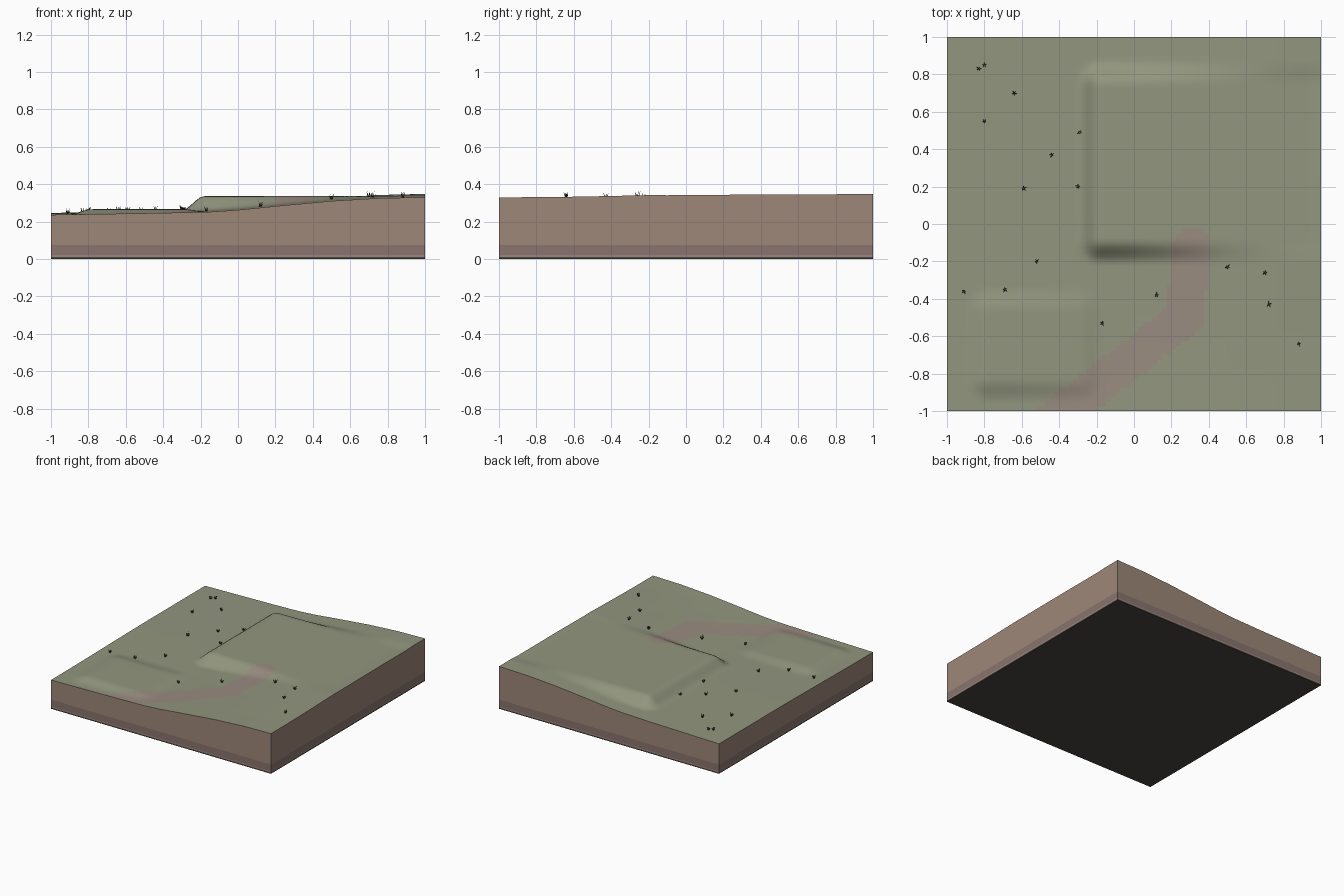
import bpy, bmesh, math, random
from mathutils import Vector

if "Cube" in bpy.data.objects:
    bpy.data.objects.remove(bpy.data.objects["Cube"])

random.seed(4)
N = 80                                   # terrain grid divisions


def material(name, r, g, b):
    m = bpy.data.materials.new(name)
    lin = [((c / 255 + 0.055) / 1.055) ** 2.4 for c in (r, g, b)]
    m.diffuse_color = (*lin, 1)
    m.use_nodes = True
    m.node_tree.nodes["Principled BSDF"].inputs["Base Color"].default_value = m.diffuse_color
    return m


GRASS = material("grass", 146, 150, 126)
DIRT = material("dirt_path", 153, 140, 128)
SOIL = material("soil", 157, 135, 121)
ROCK = material("rock_band", 137, 116, 110)
BASE = material("base", 76, 70, 64)
TUFT = material("tuft", 52, 54, 42)

# natural hillside profile: (x, z)
HILL = [(-1, .236), (-.4, .246), (-.15, .252), (0, .262), (.25, .287),
        (.5, .310), (.75, .325), (1, .330)]
# levelled pads: x0, x1, y0, y1, height, bank width
PADS = [(-.18, .93, -.09, .75, .336, .12), (-.78, -.29, -.83, -.46, .266, .12)]
# path centre line
PATH = [Vector(p) for p in ((-.50, -1.10), (.27, -.50), (.31, -.12))]


def smooth(t):
    t = min(1, max(0, t))
    return t * t * (3 - 2 * t)


def height(x, y):
    z = HILL[-1][1]
    for (xa, za), (xb, zb) in zip(HILL, HILL[1:]):
        if x <= xb:
            z = za + (zb - za) * (x - xa) / (xb - xa)
            break
    z += (.010 + .004 * (x + 1)) * smooth((y + .9) / 1.2)
    for x0, x1, y0, y1, h, bank in PADS:
        d = math.hypot(max(x0 - x, 0, x - x1), max(y0 - y, 0, y - y1))
        z += (h - z) * smooth(1 - d / bank)
    return z


def on_path(p):
    for a, b in zip(PATH, PATH[1:]):
        t = max(0, min(1, (p - a).dot(b - a) / (b - a).length_squared))
        if (p - (a + (b - a) * t)).length < .10:
            return True
    return False


def finish(bm, name, mats):
    me = bpy.data.meshes.new(name)
    bm.to_mesh(me)
    bm.free()
    for m in mats:
        me.materials.append(m)
    ob = bpy.data.objects.new(name, me)
    bpy.context.collection.objects.link(ob)
    return ob


# terrain surface with painted path
bm = bmesh.new()
bmesh.ops.create_grid(bm, x_segments=N, y_segments=N, size=1)
for v in bm.verts:
    v.co.z = height(v.co.x, v.co.y)
for f in bm.faces:
    f.smooth = True
    f.material_index = 1 if on_path(f.calc_center_median().xy) else 0

# cut sides, layered downwards
ring = [e for e in bm.edges if e.is_boundary]
for z, mat in ((.075, 2), (.02, 3), (.01, 2), (0, 4)):
    geom = bmesh.ops.extrude_edge_only(bm, edges=ring)["geom"]
    for g in geom:
        if isinstance(g, bmesh.types.BMVert):
            g.co.z = z
        elif isinstance(g, bmesh.types.BMFace):
            g.material_index = mat
            g.smooth = False
    ring = [e for e in geom if isinstance(e, bmesh.types.BMEdge) and e.is_boundary]
# underside
for f in bmesh.ops.contextual_create(bm, geom=ring)["faces"]:
    f.material_index = 4
    f.smooth = False
bmesh.ops.recalc_face_normals(bm, faces=bm.faces)
for e in bm.edges:
    if len(e.link_faces) == 2 and e.calc_face_angle(0) > math.radians(50):
        e.smooth = False
finish(bm, "terrain_block", [GRASS, DIRT, SOIL, ROCK, BASE])

# grass tufts: thin leaning blades
TUFTS = [(-.91, -.36), (-.69, -.35), (-.52, -.20), (-.59, .19), (-.80, .55),
         (-.83, .83), (-.80, .85), (-.64, .70), (-.44, .37), (-.29, .49),
         (-.30, .20), (-.17, -.53), (.12, -.38), (.50, -.23), (.70, -.26),
         (.72, -.43), (.88, -.64)]
bm = bmesh.new()
for x, y in TUFTS:
    foot = Vector((x, y, height(x, y) - .003))
    spin = random.uniform(0, math.tau)
    for k in range(5):
        a = spin + k * math.tau / 5
        out = Vector((math.cos(a), math.sin(a), 0))
        tip = foot + out * random.uniform(.010, .018) + Vector((0, 0, random.uniform(.022, .036)))
        low = [foot + out * .003 + Vector((math.cos(a + j * math.tau / 3),
               math.sin(a + j * math.tau / 3), 0)) * .004 for j in range(3)]
        vs = [bm.verts.new(p) for p in low]
        top = bm.verts.new(tip)
        for j in range(3):
            bm.faces.new((vs[j], vs[(j + 1) % 3], top))
finish(bm, "grass_tufts", [TUFT])
